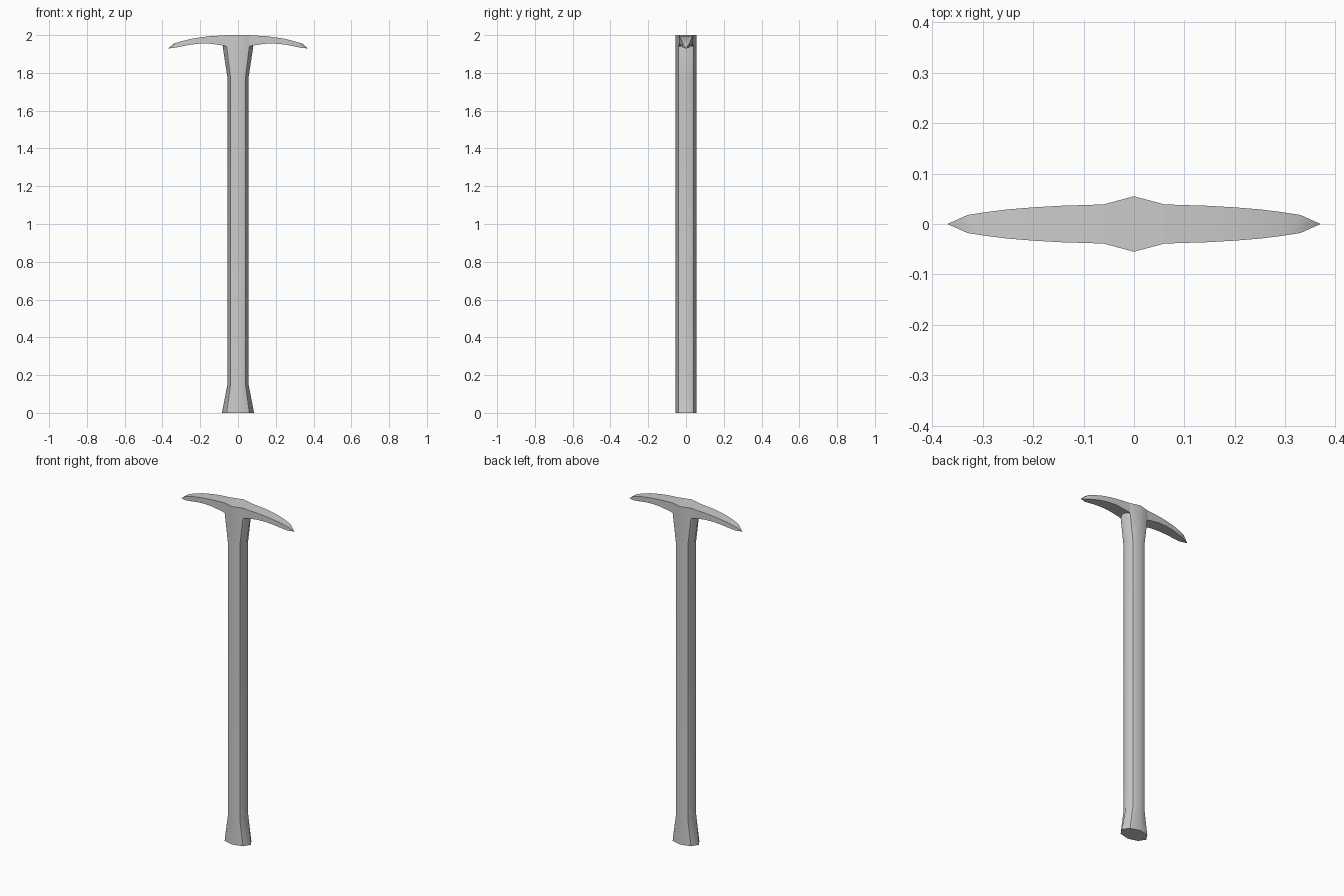
import bpy, bmesh, math

if "Cube" in bpy.data.objects:
    bpy.data.objects.remove(bpy.data.objects["Cube"])


def finish(name, bm, sharp):
    # Smooth shading with selected hard creases
    bmesh.ops.recalc_face_normals(bm, faces=bm.faces)
    for f in bm.faces:
        f.smooth = True
    for e in bm.edges:
        ang = e.calc_face_angle(0)
        e.smooth = not (sharp(e) or ang > math.radians(60))
    me = bpy.data.meshes.new(name)
    bm.to_mesh(me)
    bm.free()
    ob = bpy.data.objects.new(name, me)
    bpy.context.collection.objects.link(ob)
    return ob


def loft(bm, rings, cap_start=True, cap_end=True):
    loops = [[bm.verts.new(p) for p in r] for r in rings]
    n = len(loops[0])
    for a, b in zip(loops, loops[1:]):
        for i in range(n):
            j = (i + 1) % n
            bm.faces.new((a[i], a[j], b[j], b[i]))
    if cap_start:
        bm.faces.new(loops[0][::-1])
    if cap_end:
        bm.faces.new(loops[-1])
    return loops


# Handle: octagon with a vertex on each axis, flared sideways at both ends
def octagon(z, side, diag):
    d = 0.039
    return [(side, 0, z), (diag, d, z), (0, 0.055, z), (-diag, d, z),
            (-side, 0, z), (-diag, -d, z), (0, -0.055, z), (diag, -d, z)]


bm = bmesh.new()
loft(bm, [octagon(0, 0.085, 0.06), octagon(0.155, 0.055, 0.039),
          octagon(1.77, 0.055, 0.039), octagon(1.94, 0.081, 0.06),
          octagon(2.0, 0.06, 0.06)])
finish("handle", bm,
       lambda e: all(abs(v.co.x) > 0.02 and abs(v.co.y) > 0.02 for v in e.verts)
       and abs(e.verts[0].co.z - e.verts[1].co.z) > 0.01)

# Pick arms: x, half width, top z, bottom z for each section
sections = [(0.06, 0.039, 2.0, 1.94), (0.085, 0.038, 1.998, 1.946),
            (0.15, 0.036, 1.994, 1.955), (0.20, 0.033, 1.988, 1.955),
            (0.25, 0.029, 1.98, 1.95), (0.29, 0.024, 1.97, 1.942),
            (0.33, 0.018, 1.958, 1.934)]
bm = bmesh.new()
for s in (1, -1):
    loops = loft(bm, [[(s * x, -w, t), (s * x, w, t), (s * x, w, b), (s * x, -w, b)]
                      for x, w, t, b in sections], cap_start=False, cap_end=False)
    # Pointed tip with a short central ridge
    r0, r1, b1, b0 = loops[-1]
    ridge = bm.verts.new((s * 0.34, 0, 1.955))
    tip = bm.verts.new((s * 0.37, 0, 1.929))
    for f in ((r0, r1, ridge), (r1, b1, tip), (r1, tip, ridge),
              (b1, b0, tip), (b0, r0, tip), (r0, ridge, tip)):
        bm.faces.new(f)
finish("pick_head", bm, lambda e: e.calc_face_angle(0) > math.radians(30))
